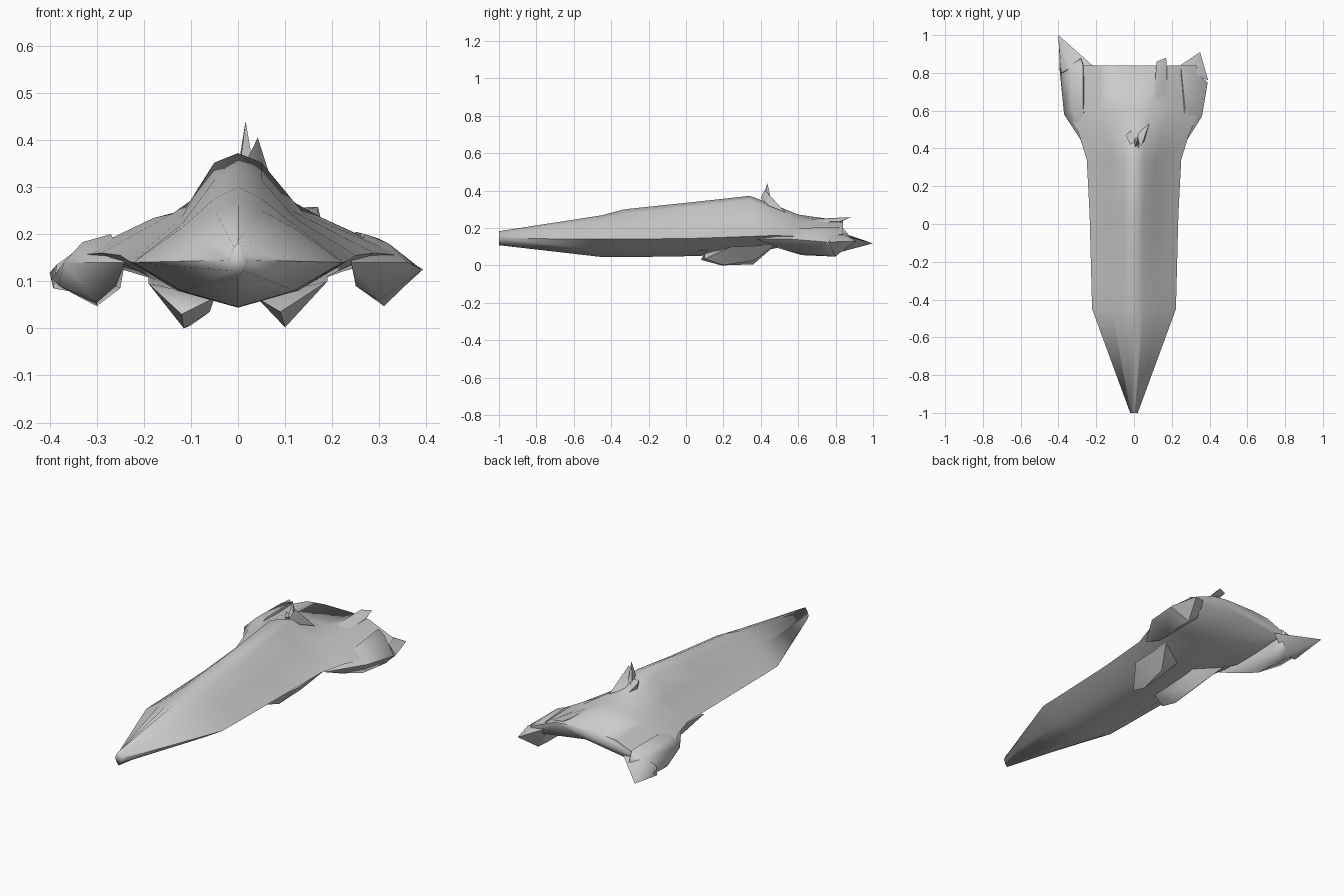
import bpy, bmesh, math


def finish(name, bm, angle):
    bmesh.ops.recalc_face_normals(bm, faces=bm.faces[:])
    mesh = bpy.data.meshes.new(name)
    bm.to_mesh(mesh)
    bm.free()
    ob = bpy.data.objects.new(name, mesh)
    bpy.context.collection.objects.link(ob)
    bpy.ops.object.select_all(action='DESELECT')
    ob.select_set(True)
    bpy.context.view_layer.objects.active = ob
    bpy.ops.object.shade_smooth_by_angle(angle=math.radians(angle))
    return ob


def shard(name, points):
    """Faceted solid wrapped around a few corner points."""
    bm = bmesh.new()
    for p in points:
        bm.verts.new(p)
    res = bmesh.ops.convex_hull(bm, input=bm.verts[:])
    loose = {v for v in res["geom_interior"] if isinstance(v, bmesh.types.BMVert)}
    if loose:
        bmesh.ops.delete(bm, geom=list(loose), context='VERTS')
    return finish(name, bm, 60)


def loft(name, sections):
    """Mirror each half section (y, [(x, z)...]) into a ring and bridge rings."""
    bm = bmesh.new()
    rings = []
    for y, half in sections:
        left = [(-x, z) for x, z in reversed(half) if x > 0]
        rings.append([bm.verts.new((x, y, z)) for x, z in half + left])
    n = len(rings[0])
    for a, b in zip(rings, rings[1:]):
        for i in range(n):
            j = (i + 1) % n
            bm.faces.new((a[i], a[j], b[j], b[i]))
    bm.faces.new(rings[0])
    bm.faces.new(rings[-1])
    return finish(name, bm, 85)


# Main hull: ridge, upper, shoulder, side, lower, keel
loft("hull", [
    (-1.0, [(0, .183), (.008, .172), (.014, .16), (.02, .145), (.012, .122), (0, .108)]),
    (-0.45, [(0, .268), (.05, .25), (.12, .213), (.222, .14), (.12, .08), (0, .045)]),
    (-0.33, [(0, .30), (.05, .275), (.12, .22), (.225, .14), (.12, .078), (0, .044)]),
    (0.05, [(0, .34), (.05, .315), (.12, .235), (.235, .145), (.13, .08), (0, .05)]),
    (0.34, [(0, .372), (.05, .352), (.115, .25), (.25, .155), (.14, .085), (0, .065)]),
    (0.47, [(0, .325), (.06, .30), (.14, .243), (.29, .16), (.18, .105), (0, .09)]),
    (0.60, [(0, .272), (.08, .26), (.18, .234), (.345, .155), (.22, .12), (0, .115)]),
    (0.84, [(0, .238), (.08, .238), (.18, .228), (.33, .165), (.24, .15), (0, .185)]),
])

# Engine pods on the rear corners, each with its own pointed tail
shard("left_pod", [
    (-.24, .38, .14), (-.26, .50, .09), (-.37, .58, .14), (-.33, .62, .183),
    (-.27, .62, .20), (-.30, .62, .055), (-.38, .70, .09), (-.395, .83, .105),
    (-.30, .80, .047), (-.25, .80, .085), (-.33, .84, .18), (-.27, .84, .20),
    (-.28, .88, .15)])
shard("left_tail", [
    (-.40, 1.0, .118), (-.392, .80, .085), (-.385, .80, .135), (-.33, .83, .175),
    (-.28, .88, .15), (-.31, .82, .07), (-.22, .84, .16)])
shard("right_pod", [
    (.24, .38, .14), (.25, .50, .09), (.36, .57, .14), (.32, .62, .18),
    (.27, .62, .20), (.30, .62, .06), (.39, .75, .125), (.31, .80, .047),
    (.25, .80, .09), (.30, .80, .19), (.25, .82, .205), (.27, .85, .15)])
shard("right_tail", [
    (.35, .91, .13), (.393, .76, .125), (.31, .80, .05), (.30, .80, .18),
    (.23, .83, .18), (.26, .82, .11)])

# Upright rear fin on the right
shard("rear_fin", [
    (.11, .60, .245), (.115, .80, .252), (.12, .86, .256), (.17, .88, .258),
    (.17, .65, .23), (.15, .80, .22), (.175, .82, .235)])

# Dorsal spike cluster
shard("dorsal_spike", [
    (.016, .435, .44), (.006, .41, .36), (.03, .42, .36), (.02, .46, .33), (0, .45, .34)])
shard("dorsal_barb_right", [
    (.042, .42, .405), (.02, .40, .36), (.055, .44, .32), (.02, .48, .31), (.08, .53, .285)])
shard("dorsal_barb_left", [
    (-.045, .47, .352), (-.02, .42, .345), (.01, .44, .35), (-.01, .50, .30), (-.03, .45, .30)])

# Belly skids, flaring into the hull underside
shard("belly_skid_left", [
    (-.19, .12, .095), (-.12, .08, .03), (-.115, .19, 0), (-.10, .36, .006),
    (-.06, .22, .035), (-.15, .24, .045), (-.19, .48, .11), (-.05, .40, .08), (-.05, .10, .065)])
shard("belly_skid_right", [
    (.04, .10, .065), (.09, .10, .035), (.10, .20, .002), (.12, .36, .025),
    (.08, .30, .03), (.19, .24, .10), (.19, .48, .11), (.05, .40, .08)])
